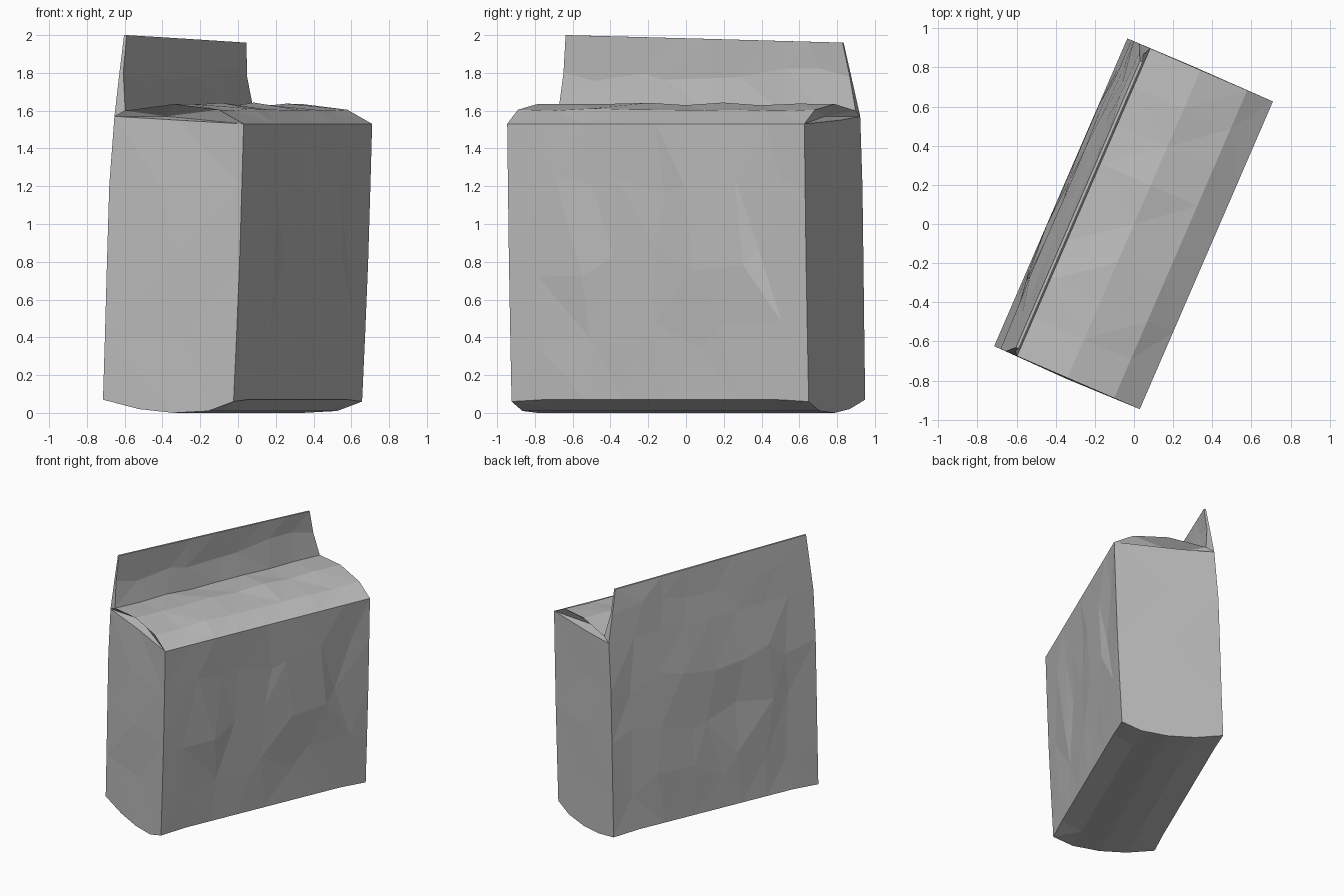
import bpy, bmesh, math, random
from mathutils import Vector

random.seed(4)
cube = bpy.data.objects.get("Cube")
if cube:
    bpy.data.objects.remove(cube)

# Paper material
paper = bpy.data.materials.new("grey paper")
paper.use_nodes = True
GREY = (0.5, 0.5, 0.5, 1)
paper.diffuse_color = GREY
paper.node_tree.nodes["Principled BSDF"].inputs["Base Color"].default_value = GREY

# Cross-section of the bag (across, height), walked once around
bottom = [(-.2, .02), (0, 0), (.2, .01)]
front = [(.345, .06), (.362, .4), (.38, .8), (.393, 1.2), (.403, 1.53)]
top = [(.26, 1.605), (0, 1.635), (-.28, 1.6)]
flap = [(-.3, 1.8), (-.288, 2), (-.303, 2), (-.322, 1.8)]
back = [(-.342, 1.57), (-.372, 1.2), (-.385, .8), (-.397, .4), (-.408, .07)]
profile = bottom + front + top + flap + back
N = len(profile)
FRONT = range(3, 8)
TOP = range(8, 11)
FLAP = range(11, 15)
BACK = range(15, 20)
STATIONS = 9
HALF = 0.857
ANGLE = math.radians(66.6)
along = Vector((math.cos(ANGLE), math.sin(ANGLE), 0))
across = Vector((math.sin(ANGLE), -math.cos(ANGLE), 0))

bm = bmesh.new()


def point(u, v, z):
    return bm.verts.new(along * u + across * v + Vector((0, 0, z)))


def wrinkle(size):
    return random.uniform(-size, size)


# Loft the section along the length, with creases pressed into the walls
rings = []
for s in range(STATIONS):
    t = s / (STATIONS - 1) * 2 - 1
    inner = 0 < s < STATIONS - 1
    ring = []
    for i, (v, z) in enumerate(profile):
        u = t * HALF
        if z > 1.65:                       # flap narrows and dips at one end
            rise = (z - 1.57) / 0.43
            u -= rise * (0.079 if t > 0 else 0.038) * t
            z -= 0.02 * (t + 1) * rise
        if inner:
            if i in TOP:
                z += wrinkle(.008)
            elif i in (4, 5, 6, 16, 17, 18):
                u += wrinkle(.07)
                z += wrinkle(.09)
                v += wrinkle(.011)
            elif i in (11, 14):
                u += wrinkle(.05)
                z += wrinkle(.05)
                v += wrinkle(.005)
            elif i in (3, 19):
                z += .012
        ring.append(point(u, v, z))
    rings.append(ring)

for a, b in zip(rings, rings[1:]):
    for i in range(N):
        j = (i + 1) % N
        bm.faces.new((a[i], a[j], b[j], b[i]))

# Close each end: side wall, folded gusset and flap edge
for ring, side in ((rings[0], -1), (rings[-1], 1)):
    fronts = [ring[i] for i in FRONT]
    backs = [ring[i] for i in reversed(BACK)]
    middles = [ring[1]]
    for i in range(1, 5):
        z = (fronts[i].co.z + backs[i].co.z) / 2
        middles.append(point(side * (HALF + wrinkle(.012)), wrinkle(.08), z))
    for i in range(1, 4):
        for edge in (fronts, backs):
            bm.faces.new((edge[i], edge[i + 1], middles[i + 1], middles[i]))
    bm.faces.new((fronts[0], fronts[1], middles[1], ring[1], ring[2]))
    bm.faces.new((backs[0], backs[1], middles[1], ring[1], ring[0]))
    # Gusset pocket tucked under the top fold
    tuck = point(side * (HALF - .09), -.08, 1.57)
    lip = [fronts[4], middles[4], backs[4]]
    rim = [fronts[4]] + [ring[i] for i in TOP] + [backs[4]]
    for chain in (lip, rim):
        for p, q in zip(chain, chain[1:]):
            bm.faces.new((p, q, tuck))
    bm.faces.new([ring[TOP[-1]]] + [ring[i] for i in FLAP] + [backs[4]])

bmesh.ops.triangulate(bm, faces=bm.faces[:])
bmesh.ops.recalc_face_normals(bm, faces=bm.faces[:])
mesh = bpy.data.meshes.new("paper_bag")
bm.to_mesh(mesh)
bm.free()
mesh.materials.append(paper)
bag = bpy.data.objects.new("paper_bag", mesh)
bpy.context.scene.collection.objects.link(bag)
